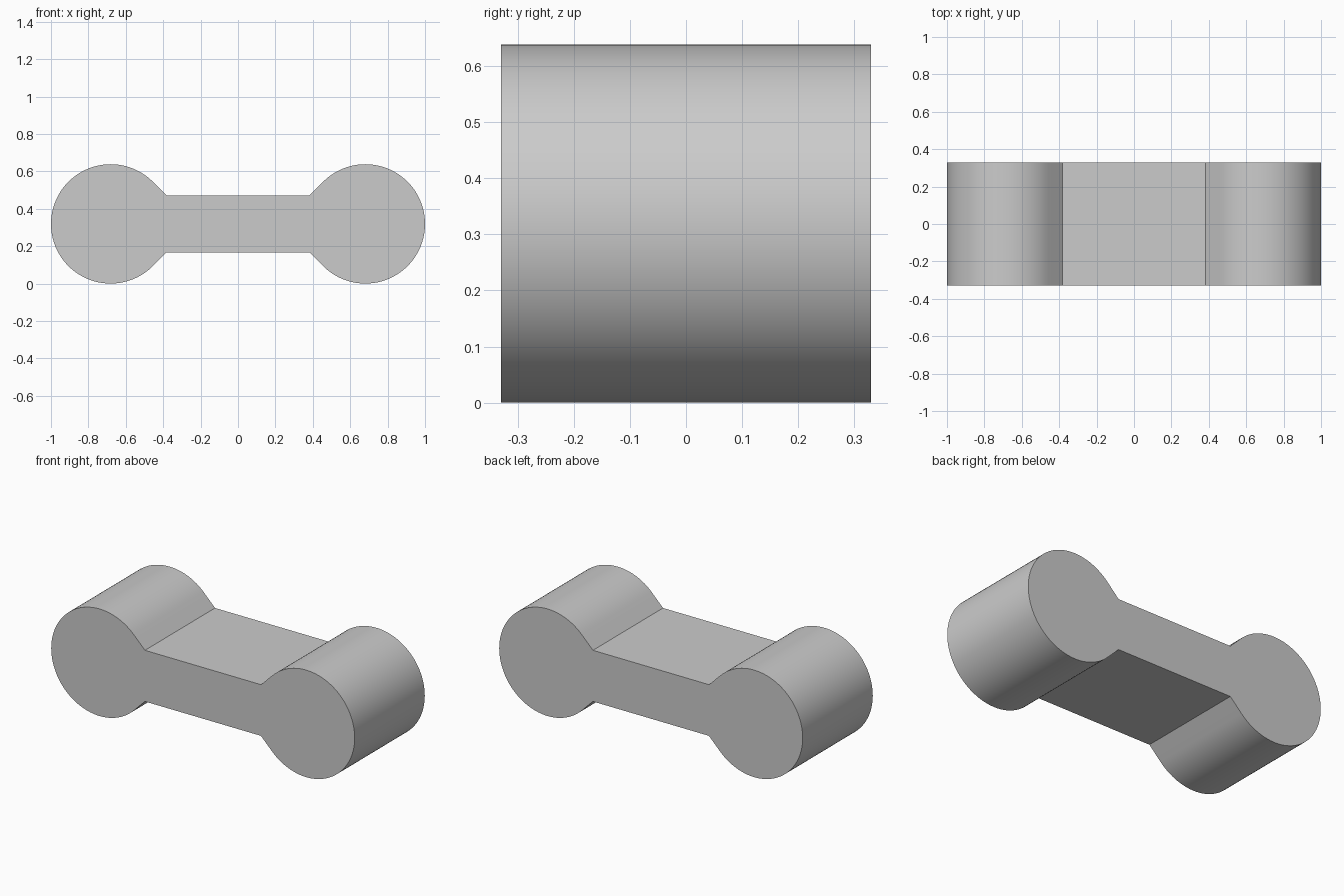
import bpy, bmesh, math

cube = bpy.data.objects.get("Cube")
if cube:
    bpy.data.objects.remove(cube, do_unlink=True)

RADIUS = 0.319        # round ends
CENTER_X = 1 - RADIUS
WEB = 0.1525          # half height of the middle bar
HALF_DEPTH = 0.33
STEPS = 72

grey = bpy.data.materials.new("plain_grey")
grey.use_nodes = True
colour = (0.6, 0.6, 0.6, 1)
grey.diffuse_color = colour
grey.node_tree.nodes["Principled BSDF"].inputs["Base Color"].default_value = colour

# Half profile: 270 degree arc, then 45 degree tangents down to the bar
tangent = RADIUS * math.sqrt(0.5)
neck_x = CENTER_X - tangent - (tangent - WEB)
half = [(neck_x, -WEB)]
for i in range(STEPS + 1):
    a = math.radians(-135 + 270 * i / STEPS)
    half.append((CENTER_X + RADIUS * math.cos(a), RADIUS * math.sin(a)))
half.append((neck_x, WEB))
profile = half + [(-x, -z) for x, z in half]

# Extrude the profile through the depth
bm = bmesh.new()
front = bm.faces.new([bm.verts.new((x, -HALF_DEPTH, z + RADIUS)) for x, z in profile])
result = bmesh.ops.extrude_face_region(bm, geom=[front], use_keep_orig=True)
back = [v for v in result["geom"] if isinstance(v, bmesh.types.BMVert)]
bmesh.ops.translate(bm, verts=back, vec=(0, 2 * HALF_DEPTH, 0))
bmesh.ops.recalc_face_normals(bm, faces=bm.faces[:])
mesh = bpy.data.meshes.new("double_ended_key")
bm.to_mesh(mesh)
bm.free()
mesh.materials.append(grey)

key = bpy.data.objects.new("double_ended_key", mesh)
bpy.context.collection.objects.link(key)
bpy.ops.object.select_all(action='DESELECT')
key.select_set(True)
bpy.context.view_layer.objects.active = key
bpy.ops.object.shade_smooth_by_angle(angle=math.radians(30))
